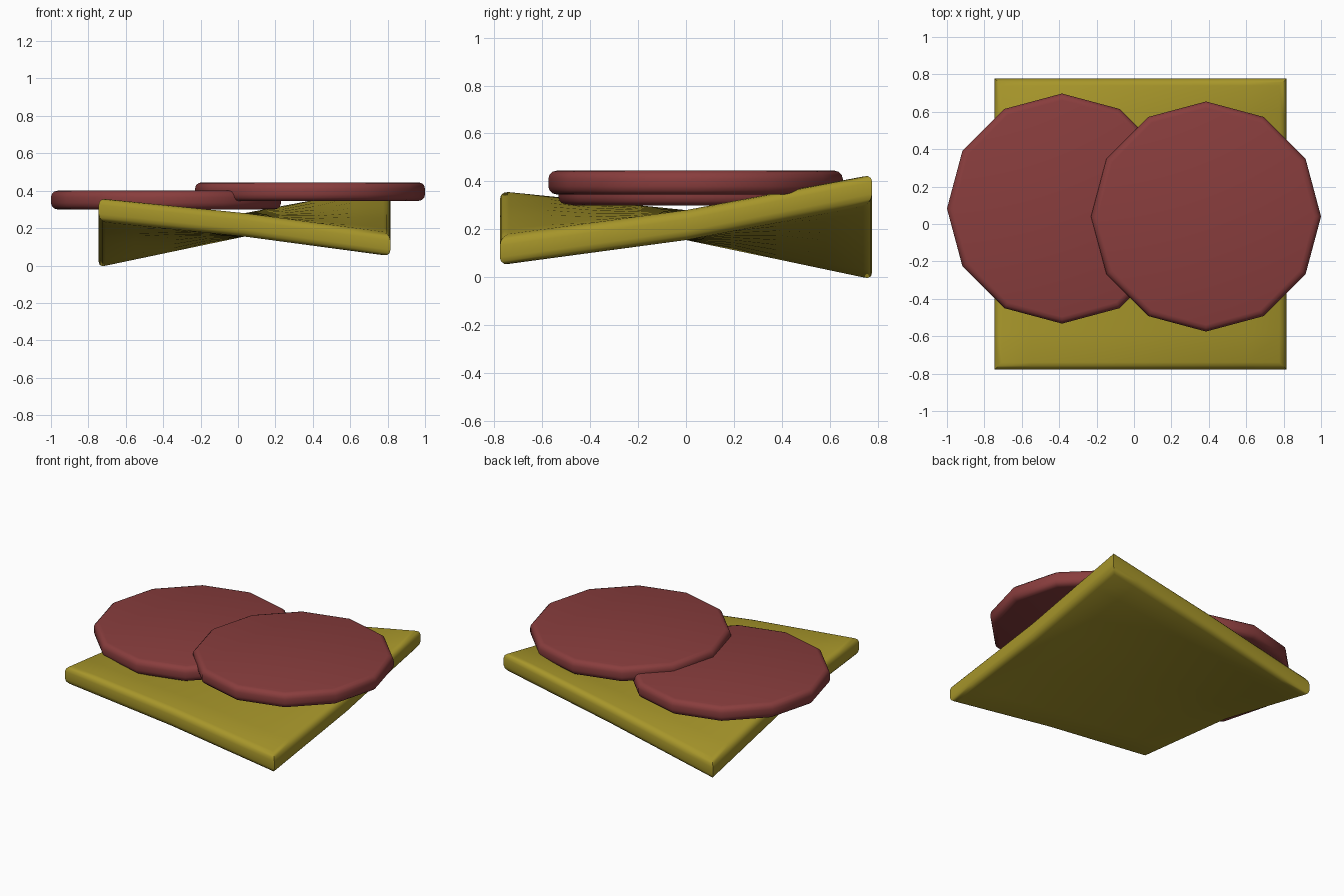
import bpy, bmesh
from mathutils import Matrix, Vector

if "Cube" in bpy.data.objects:
    bpy.data.objects.remove(bpy.data.objects["Cube"])


def material(name, rgb):
    m = bpy.data.materials.new(name)
    m.diffuse_color = (*rgb, 1)
    m.use_nodes = True
    m.node_tree.nodes["Principled BSDF"].inputs["Base Color"].default_value = m.diffuse_color
    return m


def round_rims(bm, width):
    """Bevel only the top and bottom rims, keeping upright corners sharp."""
    rims = [e for e in bm.edges if abs(e.verts[0].co.z - e.verts[1].co.z) < 1e-5]
    bmesh.ops.bevel(bm, geom=rims, offset=width, offset_type='OFFSET',
                    segments=3, profile=0.5, affect='EDGES')


def finish(bm, name, mat):
    bmesh.ops.recalc_face_normals(bm, faces=bm.faces)
    me = bpy.data.meshes.new(name)
    bm.to_mesh(me)
    bm.free()
    ob = bpy.data.objects.new(name, me)
    bpy.context.collection.objects.link(ob)
    me.materials.append(mat)
    bpy.ops.object.select_all(action='DESELECT')
    ob.select_set(True)
    bpy.context.view_layer.objects.active = ob
    bpy.ops.object.shade_smooth_by_angle(angle=0.7)
    return ob


gold = material("mustard yellow", (0.38, 0.30, 0.023))
red = material("dark red", (0.25, 0.047, 0.047))

# Warped square slice: a rounded slab whose corners bend up and down
HX, HY, THICK = 0.78, 0.7775, 0.125
bm = bmesh.new()
bmesh.ops.create_cube(bm, size=1, matrix=Matrix.Diagonal((2 * HX, 2 * HY, THICK, 1)))
round_rims(bm, 0.038)
for i in range(-3, 4):
    for axis, half in ((Vector((1, 0, 0)), HX), (Vector((0, 1, 0)), HY)):
        geom = bm.verts[:] + bm.edges[:] + bm.faces[:]
        bmesh.ops.bisect_plane(bm, geom=geom, dist=1e-5,
                               plane_co=axis * half * i / 4, plane_no=axis)
lift = {(False, False): 0.083, (True, False): -0.11,
        (True, True): 0.155, (False, True): -0.172}   # (right, back)
for v in bm.verts:
    u, w = v.co.x / HX, v.co.y / HY
    v.co.z += 0.2175 + lift[(u > 0, w > 0)] * abs(u * w)
    v.co.x += 0.035
finish(bm, "warped_square_slice", gold)

# Two overlapping twelve-sided round slices
for name, x, y, z in (("left_round_slice", -0.385, 0.0825, 0.35),
                      ("right_round_slice", 0.385, 0.04, 0.395)):
    bm = bmesh.new()
    bmesh.ops.create_cone(bm, cap_ends=True, segments=12,
                          radius1=0.615, radius2=0.615, depth=0.1)
    round_rims(bm, 0.035)
    bmesh.ops.translate(bm, verts=bm.verts, vec=(x, y, z))
    finish(bm, name, red)
